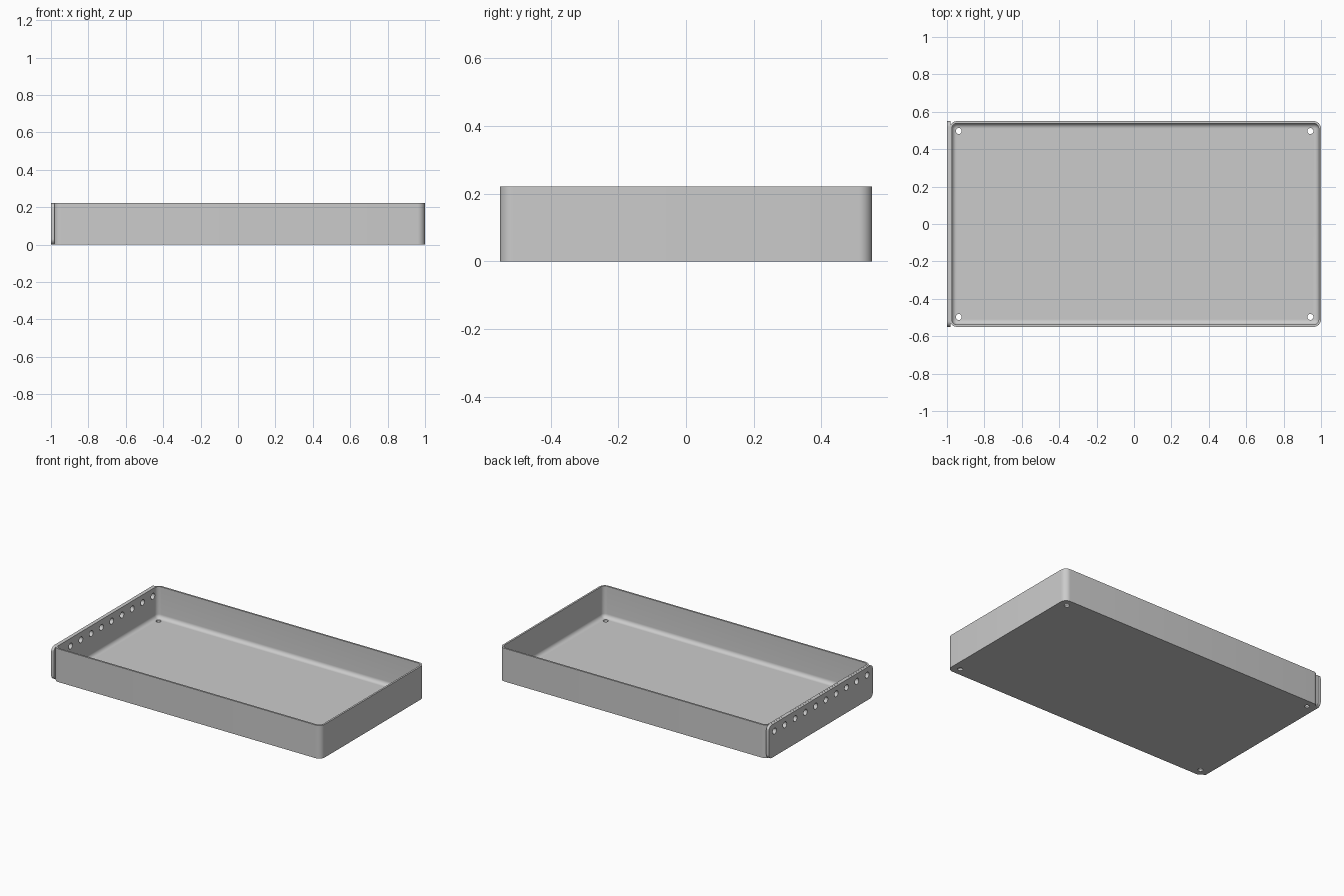
import bpy, bmesh, math
from mathutils import Matrix

cube = bpy.data.objects.get("Cube")
if cube:
    bpy.data.objects.remove(cube, do_unlink=True)

HEIGHT, HALF_Y = 0.222, 0.55
WALL, FLOOR, CORNER, FILLET = 0.012, 0.012, 0.04, 0.026
TRAY_LEFT, TRAY_RIGHT = -0.986, 1.0
STEPS = 8

grey = bpy.data.materials.new("light grey metal")
grey.use_nodes = True
grey.diffuse_color = (0.6, 0.6, 0.6, 1)
grey.node_tree.nodes["Principled BSDF"].inputs["Base Color"].default_value = (0.6, 0.6, 0.6, 1)


def rounded_rect(a0, a1, b0, b1, r):
    """Counter-clockwise outline of a rectangle with rounded corners."""
    points = []
    centres = [(a1 - r, b1 - r), (a0 + r, b1 - r), (a0 + r, b0 + r), (a1 - r, b0 + r)]
    for quarter, (ca, cb) in enumerate(centres):
        for i in range(STEPS + 1):
            t = (quarter + i / STEPS) * math.pi / 2
            points.append((ca + r * math.cos(t), cb + r * math.sin(t)))
    return points


def loft(name, rings):
    """Join matching rings into a closed solid, capping both ends."""
    bm = bmesh.new()
    loops = [[bm.verts.new(p) for p in ring] for ring in rings]
    for low, high in zip(loops, loops[1:]):
        n = len(low)
        for i in range(n):
            j = (i + 1) % n
            bm.faces.new((low[i], low[j], high[j], high[i]))
    bm.faces.new(loops[0][::-1])
    bm.faces.new(loops[-1])
    bmesh.ops.recalc_face_normals(bm, faces=bm.faces)
    return finish(name, bm)


def finish(name, bm):
    mesh = bpy.data.meshes.new(name)
    bm.to_mesh(mesh)
    bm.free()
    mesh.materials.append(grey)
    obj = bpy.data.objects.new(name, mesh)
    bpy.context.collection.objects.link(obj)
    return obj


def drill(obj, cutter):
    bpy.ops.object.select_all(action="DESELECT")
    bpy.context.view_layer.objects.active = obj
    obj.select_set(True)
    mod = obj.modifiers.new("holes", "BOOLEAN")
    mod.operation, mod.solver, mod.object = "DIFFERENCE", "EXACT", cutter
    bpy.ops.object.modifier_apply(modifier=mod.name)
    bpy.ops.object.shade_smooth_by_angle(angle=math.radians(30))


# Tray: outside wall, rim, inside wall, then a fillet down to the floor
def tray_ring(inset, z):
    outline = rounded_rect(TRAY_LEFT + inset, TRAY_RIGHT - inset,
                           -HALF_Y + inset, HALF_Y - inset, CORNER - inset)
    return [(x, y, z) for x, y in outline]


rings = [tray_ring(0, 0), tray_ring(0, HEIGHT), tray_ring(WALL, HEIGHT)]
for i in range(STEPS + 1):
    t = i / STEPS * math.pi / 2
    rings.append(tray_ring(WALL + FILLET * (1 - math.cos(t)),
                           FLOOR + FILLET * (1 - math.sin(t))))
tray = loft("tray", rings)

# End plate with rounded corners, against the right-hand end of the tray
outline = rounded_rect(-HALF_Y, HALF_Y, 0.0005, HEIGHT - 0.0005, 0.03)
end_plate = loft("end_plate", [[(x, y, z) for y, z in outline] for x in (-1.0, -0.98)])

# Cutters: four floor holes, and a row of ten through the end
bm = bmesh.new()


def add_hole(place, radius):
    bmesh.ops.create_cone(bm, cap_ends=True, segments=24, radius1=radius,
                          radius2=radius, depth=0.1, matrix=place)


for x in (-0.937, 0.943):
    for y in (-0.497, 0.497):
        add_hole(Matrix.Translation((x, y, 0)), 0.016)
for i in range(10):
    spot = Matrix.Translation((-0.985, -0.49 + i * 0.98 / 9, 0.17))
    add_hole(spot @ Matrix.Rotation(math.pi / 2, 4, "Y"), 0.02)
cutter = finish("hole_cutter", bm)
cutter.hide_render = True

drill(tray, cutter)
drill(end_plate, cutter)
bpy.data.objects.remove(cutter, do_unlink=True)
